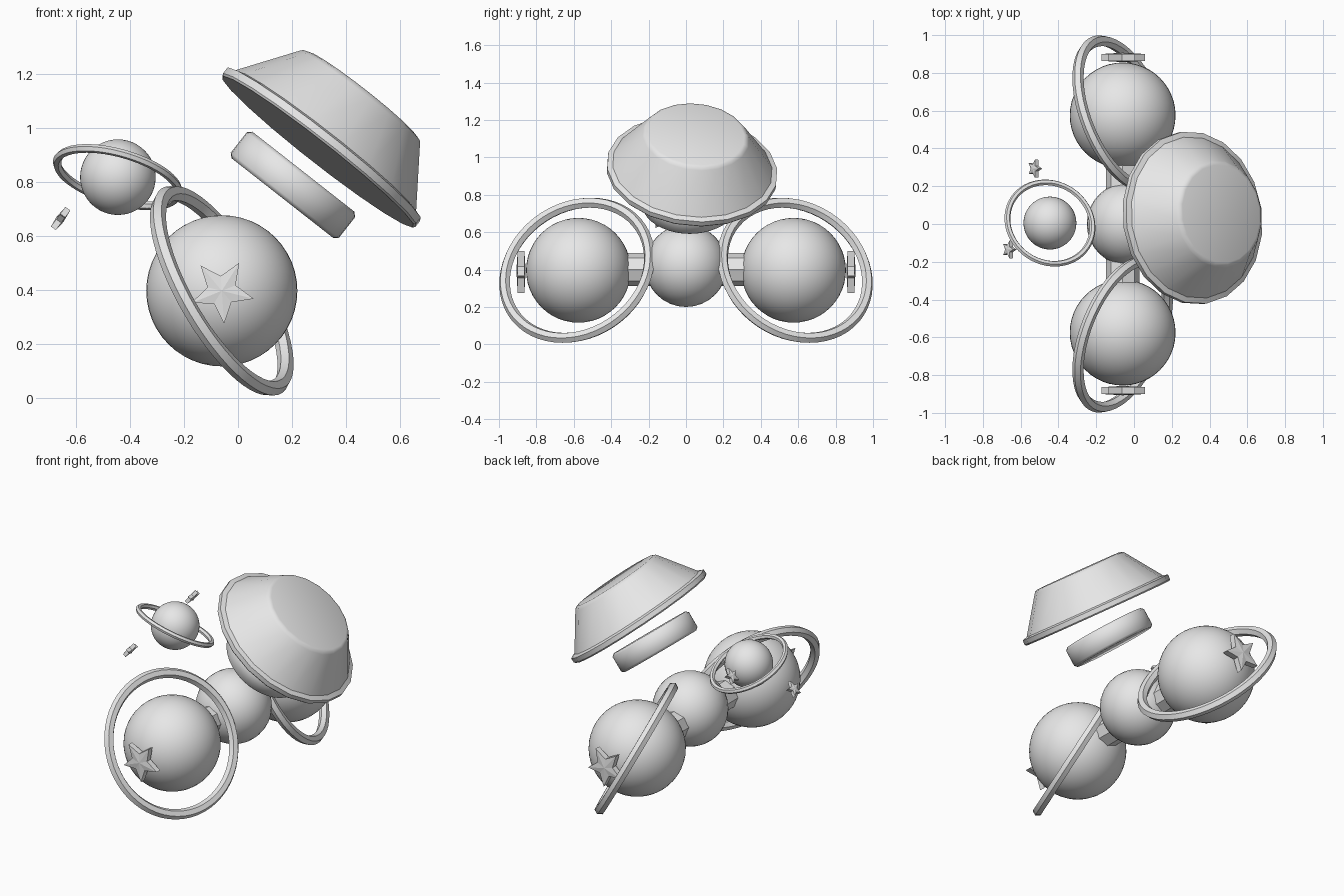
import bpy, bmesh, math
from mathutils import Vector, Matrix

cube = bpy.data.objects.get("Cube")
if cube:
    bpy.data.objects.remove(cube, do_unlink=True)

grey = bpy.data.materials.new("plain grey")
grey.use_nodes = True
grey.diffuse_color = (0.8, 0.8, 0.8, 1)
grey.node_tree.nodes["Principled BSDF"].inputs["Base Color"].default_value = (0.8, 0.8, 0.8, 1)


def facing(normal):
    """Rotation that turns local z towards the given normal."""
    return Vector(normal).to_track_quat('Z', 'Y').to_matrix().to_4x4()


def finish(name, bm, place, smooth=None):
    """Turn a bmesh into a placed object, optionally smooth below an angle."""
    bmesh.ops.transform(bm, matrix=place, verts=bm.verts)
    bmesh.ops.recalc_face_normals(bm, faces=bm.faces)
    mesh = bpy.data.meshes.new(name)
    bm.to_mesh(mesh)
    bm.free()
    mesh.materials.append(grey)
    obj = bpy.data.objects.new(name, mesh)
    bpy.context.collection.objects.link(obj)
    if smooth:
        bpy.ops.object.select_all(action='DESELECT')
        obj.select_set(True)
        bpy.context.view_layer.objects.active = obj
        bpy.ops.object.shade_smooth_by_angle(angle=math.radians(smooth))
    return obj


def ball(name, center, radius, segments=48):
    bm = bmesh.new()
    bmesh.ops.create_uvsphere(bm, u_segments=segments, v_segments=segments // 2, radius=radius)
    finish(name, bm, Matrix.Translation(center), 40)


def lathe(name, profile, sides, place, smooth=30):
    """Solid of revolution about local z from (radius, height) points, capped."""
    bm = bmesh.new()
    loops = []
    for r, h in profile:
        loops.append([bm.verts.new((r * math.cos(math.tau * i / sides),
                                    r * math.sin(math.tau * i / sides), h))
                      for i in range(sides)])
    for low, high in zip(loops, loops[1:]):
        for i in range(sides):
            j = (i + 1) % sides
            bm.faces.new((low[i], low[j], high[j], high[i]))
    bm.faces.new(loops[0][::-1])
    bm.faces.new(loops[-1])
    finish(name, bm, place, smooth)


def ring(name, center, normal, major, minor, steps=56, sides=6):
    """Hoop with a six sided section."""
    bm = bmesh.new()
    grid = []
    for i in range(steps):
        a = math.tau * i / steps
        row = []
        for k in range(sides):
            b = math.tau * k / sides
            r = major + minor * math.cos(b)
            row.append(bm.verts.new((r * math.cos(a), r * math.sin(a), minor * math.sin(b))))
        grid.append(row)
    for i in range(steps):
        n = (i + 1) % steps
        for k in range(sides):
            m = (k + 1) % sides
            bm.faces.new((grid[i][k], grid[n][k], grid[n][m], grid[i][m]))
    finish(name, bm, Matrix.Translation(center) @ facing(normal), 30)


def star(name, place, radius, half, apex, turn):
    """Five pointed star with ridged front and back."""
    bm = bmesh.new()
    layers = []
    for h in (-half, half):
        layers.append([bm.verts.new((r * math.cos(a), r * math.sin(a), h))
                       for r, a in ((radius * (0.45 if i % 2 else 1),
                                     math.radians(turn + 36 * i)) for i in range(10))])
    tips = [bm.verts.new((0, 0, s * apex)) for s in (-1, 1)]
    for i in range(10):
        j = (i + 1) % 10
        bm.faces.new((layers[0][i], layers[0][j], layers[1][j], layers[1][i]))
        for layer, tip in zip(layers, tips):
            bm.faces.new((layer[i], layer[j], tip))
    finish(name, bm, place)


# Central ball and the two large ringed planets
ball("center_ball", (-0.03, 0, 0.42), 0.22, 32)
for side, s in (("front", -1), ("back", 1)):
    center = Vector((-0.06, s * 0.575, 0.396))
    ball(side + "_planet", center, 0.28)
    ring(side + "_planet_ring", center + Vector((0, s * 0.008, 0)),
         (0.818, s * 0.33, 0.474), 0.41, 0.03)
    # star plate standing on the outer pole; local axes are x, z and outward y
    stand = Matrix(((1, 0, 0, 0), (0, 0, s, 0), (0, 1, 0, 0), (0, 0, 0, 1)))
    star(side + "_planet_star", Matrix.Translation((-0.06, s * 0.882, 0.396)) @ stand,
         0.122, 0.018, 0.025, 58)
    # connecting rod
    lathe(side + "_connector", [(0.088, 0.12), (0.088, 0.36)], 8,
          Matrix.Translation((-0.06, 0, 0.4)) @ facing((0, s, 0)))

# Small ringed planet with two loose stars
small = (-0.445, 0.005, 0.817)
ball("small_planet", small, 0.14)
ring("small_planet_ring", small, (0.255, 0.38, 0.89), 0.233, 0.016)
for name, spot in (("near_star", (-0.66, -0.135, 0.66)), ("far_star", (-0.525, 0.293, 0.87))):
    star(name, Matrix.Translation(spot) @ facing((-0.8, 0, 0.59)), 0.05, 0.011, 0.016, 90)

# Tilted drum and the flared cap above it
lathe("drum", [(0.24, 0), (0.255, 0.014), (0.255, 0.111), (0.24, 0.125)], 40,
      Matrix.Translation((0.165, 0.02, 0.739)) @ facing((0.617, 0, 0.787)), 50)
lathe("cap", [(0.452, 0), (0.459, 0.008), (0.459, 0.036), (0.43, 0.045),
              (0.287, 0.25), (0.277, 0.262), (0.26, 0.268)], 20,
      Matrix.Translation((0.296, 0.03, 0.911)) @ facing((0.617, 0.09, 0.787)), 35)
